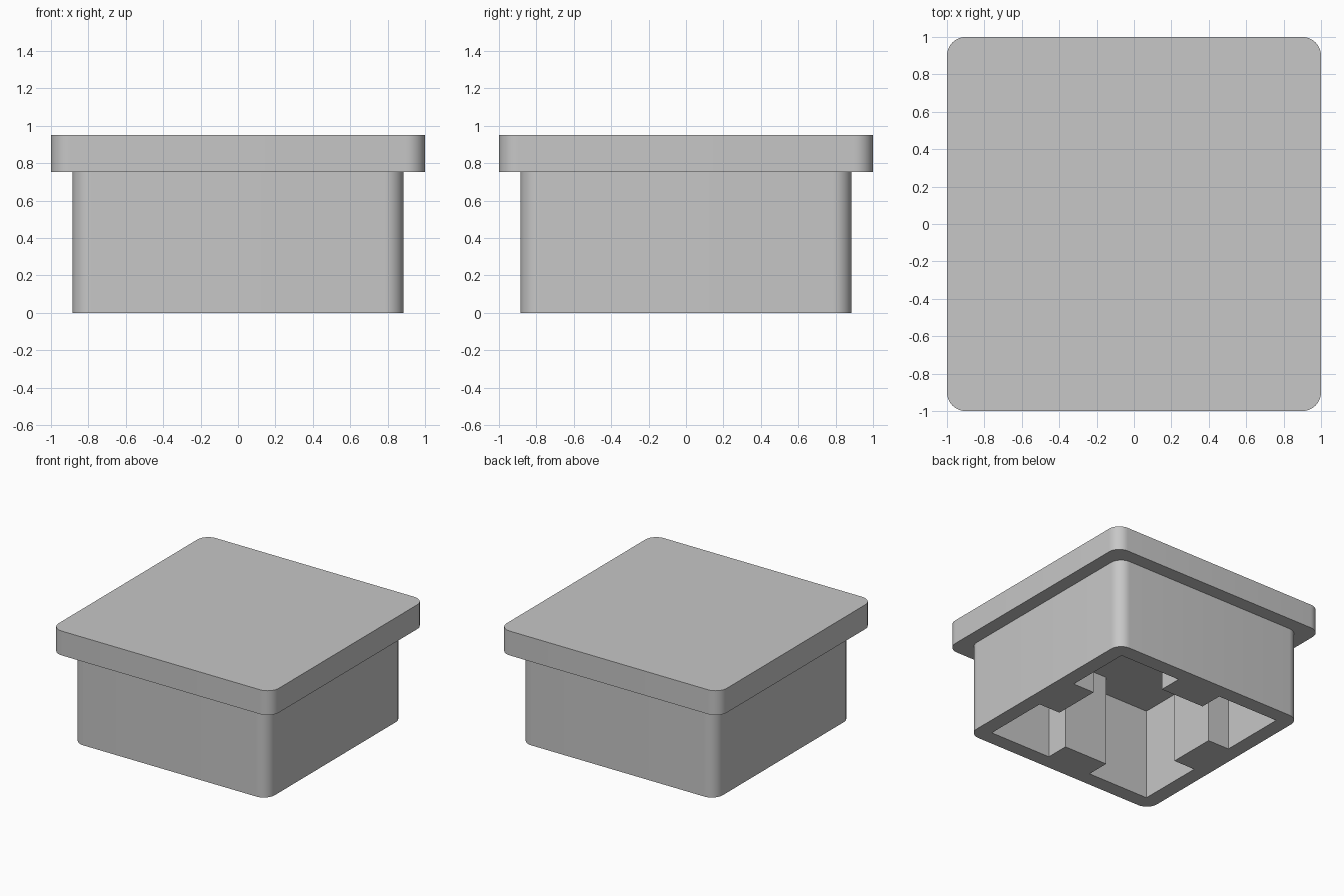
import bpy
import bmesh
from math import sin, cos, pi, radians

cube = bpy.data.objects.get("Cube")
if cube:
    bpy.data.objects.remove(cube, do_unlink=True)

# Dimensions
PLATE_HALF, SLEEVE_HALF, CAVITY_HALF = 1.0, 0.885, 0.76
RADIUS, STEPS = 0.1, 10
RIB_HALF, RIB_DEPTH = 0.2, 0.195
SLEEVE_TOP, PLATE_TOP = 0.752, 0.952

grey = bpy.data.materials.new("plain grey")
grey.use_nodes = True
colour = (0.57, 0.57, 0.57, 1)
grey.diffuse_color = colour
grey.node_tree.nodes["Principled BSDF"].inputs["Base Color"].default_value = colour


def rounded_square(half, radius):
    """Counter-clockwise square outline with round corners."""
    points = []
    for corner in range(4):
        mid = pi / 4 + corner * pi / 2
        c = half - radius
        cx, cy = c * round(cos(mid) * 2 ** 0.5), c * round(sin(mid) * 2 ** 0.5)
        for i in range(STEPS + 1):
            a = (corner + i / STEPS) * pi / 2
            points.append((cx + radius * cos(a), cy + radius * sin(a)))
    return points


def ribbed_square(half, rib_half, depth):
    """Square outline with one rib stepping inwards from the middle of each side."""
    inner = half - depth
    side = [(half, -half), (half, -rib_half), (inner, -rib_half),
            (inner, rib_half), (half, rib_half)]
    points = []
    for _ in range(4):
        points += side
        side = [(-y, x) for x, y in side]
    return points


def prism(name, outlines, z0, z1, cap_top):
    """Fill the outlines (later ones are holes) and raise walls from them."""
    bm = bmesh.new()
    rings = []
    for outline in outlines:
        low = [bm.verts.new((x, y, z0)) for x, y in outline]
        high = [bm.verts.new((x, y, z1)) for x, y in outline]
        for i in range(len(low)):
            j = (i + 1) % len(low)
            bm.faces.new((low[i], low[j], high[j], high[i]))
        rings.append((low, high))
    if len(rings) == 1:
        bm.faces.new(rings[0][0][::-1])
    else:
        edges = [e for e in bm.edges if all(v.co.z == bm.verts[:][0].co.z for v in e.verts)]
        bmesh.ops.triangle_fill(bm, edges=edges, use_beauty=True)
    if cap_top:
        bm.faces.new(rings[0][1])
    bmesh.ops.recalc_face_normals(bm, faces=bm.faces[:])
    mesh = bpy.data.meshes.new(name)
    bm.to_mesh(mesh)
    bm.free()
    mesh.materials.append(grey)
    obj = bpy.data.objects.new(name, mesh)
    bpy.context.collection.objects.link(obj)
    bpy.ops.object.select_all(action='DESELECT')
    obj.select_set(True)
    bpy.context.view_layer.objects.active = obj
    bpy.ops.object.shade_smooth_by_angle(angle=radians(30))
    return obj


# Hollow sleeve with four inner ribs, closed above by the plate
prism("ribbed_sleeve",
      [rounded_square(SLEEVE_HALF, RADIUS), ribbed_square(CAVITY_HALF, RIB_HALF, RIB_DEPTH)],
      0, SLEEVE_TOP, False)

# Solid cover plate
prism("cover_plate", [rounded_square(PLATE_HALF, RADIUS)], SLEEVE_TOP, PLATE_TOP, True)
